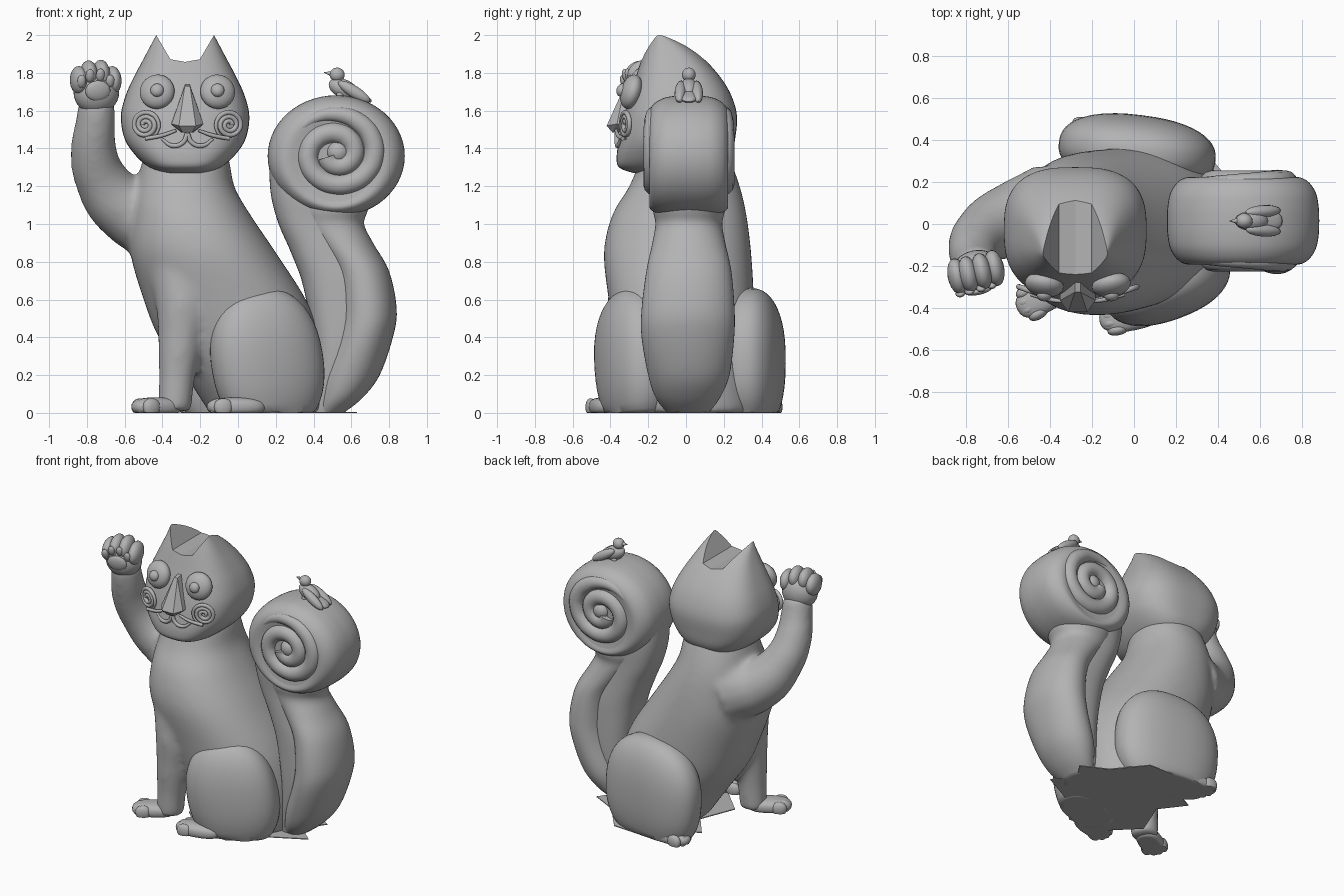
import bpy, bmesh, math
from math import sin, cos, pi, radians
from mathutils import Vector, Matrix, Euler

if "Cube" in bpy.data.objects:
    bpy.data.objects.remove(bpy.data.objects["Cube"])

stone = bpy.data.materials.new("stone_grey")
stone.use_nodes = True
GREY = (0.45, 0.45, 0.45, 1)
stone.diffuse_color = GREY
stone.node_tree.nodes["Principled BSDF"].inputs["Base Color"].default_value = GREY


def select(ob):
    bpy.ops.object.select_all(action='DESELECT')
    ob.select_set(True)
    bpy.context.view_layer.objects.active = ob


def add(name, bm, smooth=50):
    bmesh.ops.recalc_face_normals(bm, faces=bm.faces)
    me = bpy.data.meshes.new(name)
    bm.to_mesh(me)
    bm.free()
    me.materials.append(stone)
    ob = bpy.data.objects.new(name, me)
    bpy.context.collection.objects.link(ob)
    if smooth:
        select(ob)
        bpy.ops.object.shade_smooth_by_angle(angle=radians(smooth))
    return ob


def power(v, p):
    return math.copysign(abs(v) ** p, v)


def catmull(a, b, c, d, t):
    return [0.5 * (2 * q + (r - p) * t + (2 * p - 5 * q + 4 * r - s) * t * t
                   + (3 * q - p - 3 * r + s) * t ** 3) for p, q, r, s in zip(a, b, c, d)]


def loft(name, rows, p=1.0, steps=5, segs=56, matrix=None):
    """Skin rounded rings; each row is height, x min, x max, y min, y max."""
    rings = []
    for i in range(len(rows) - 1):
        quad = [rows[max(0, min(len(rows) - 1, i + k))] for k in (-1, 0, 1, 2)]
        rings += [catmull(*quad, s / steps) for s in range(steps)]
    rings.append(rows[-1])
    bm = bmesh.new()
    loops = []
    for z, x0, x1, y0, y1 in rings:
        loops.append([bm.verts.new(((x0 + x1) / 2 + (x1 - x0) / 2 * power(cos(a), p),
                                    (y0 + y1) / 2 + (y1 - y0) / 2 * power(sin(a), p), z))
                      for a in (2 * pi * k / segs for k in range(segs))])
    for lo, hi in zip(loops, loops[1:]):
        for k in range(segs):
            n = (k + 1) % segs
            bm.faces.new((lo[k], lo[n], hi[n], hi[k]))
    bm.faces.new(loops[0])
    bm.faces.new(loops[-1])
    if matrix:
        bm.transform(matrix)
    return add(name, bm)


def blob(name, loc, size, rot=(0, 0, 0), p=1.0, segs=32):
    """Rounded ellipsoid, flattened where it meets the ground."""
    bm = bmesh.new()
    bmesh.ops.create_uvsphere(bm, u_segments=segs, v_segments=segs // 2, radius=1)
    turn = Euler([radians(a) for a in rot]).to_matrix()
    for v in bm.verts:
        q = Vector([power(c, p) * s for c, s in zip(v.co, size)])
        v.co = turn @ q + Vector(loc)
        v.co.z = max(v.co.z, 0)
    return add(name, bm)


def tube(name, points, radii, res=6):
    cu = bpy.data.curves.new(name, 'CURVE')
    cu.dimensions, cu.bevel_depth, cu.bevel_resolution = '3D', 1, res
    cu.resolution_u, cu.use_fill_caps = 6, True
    sp = cu.splines.new('BEZIER')
    sp.bezier_points.add(len(points) - 1)
    for bp, co, r in zip(sp.bezier_points, points, radii):
        bp.co, bp.radius = co, r
        bp.handle_left_type = bp.handle_right_type = 'AUTO'
    cu.materials.append(stone)
    ob = bpy.data.objects.new(name, cu)
    bpy.context.collection.objects.link(ob)
    select(ob)
    bpy.ops.object.convert(target='MESH')
    ob = bpy.context.object
    bpy.ops.object.shade_smooth_by_angle(angle=radians(50))
    return ob


def spiral(name, centre, r0, r1, turns, start, thick, sx=1, sz=1, slope=0):
    n = int(turns * 12)
    pts, rad = [], []
    for i in range(n + 1):
        t = i / n
        a, r = radians(start) + turns * 2 * pi * t, r0 + (r1 - r0) * t
        pts.append((centre[0] + sx * r * cos(a), centre[1] + slope * r * cos(a),
                    centre[2] + sz * r * sin(a)))
        rad.append(thick * min(1, 0.4 + 4 * (1 - t)))
    return tube(name, pts, rad, 4)


# Torso, raised arm and standing leg, blended into one skin
body = loft("body", [
    (0, -.15, .45, -.28, .36), (.2, -.28, .46, -.34, .36), (.4, -.42, .435, -.38, .36),
    (.6, -.5, .36, -.41, .36), (.85, -.57, .2, -.435, .345), (1.05, -.56, .065, -.39, .32),
    (1.2, -.54, -.02, -.3, .285), (1.35, -.5, -.05, -.24, .23), (1.45, -.45, -.12, -.2, .18)],
    p=.9)
arm = tube("raised_arm", [(-.42, .04, 1.03), (-.6, .01, 1.09), (-.73, -.06, 1.25),
                          (-.765, -.13, 1.4), (-.755, -.18, 1.53), (-.745, -.21, 1.66)],
           (.25, .18, .14, .122, .108, .096))
leg = tube("standing_leg", [(-.31, -.2, .82), (-.29, -.265, .6), (-.305, -.285, .4),
                            (-.325, -.29, .17), (-.335, -.29, .01)], (.19, .152, .12, .096, .09))
select(body)
arm.select_set(True)
leg.select_set(True)
bpy.ops.object.join()
mod = body.modifiers.new("blend", 'REMESH')
mod.mode, mod.voxel_size, mod.use_smooth_shade = 'VOXEL', .018, True
mod = body.modifiers.new("soften", 'SMOOTH')
mod.factor, mod.iterations = .5, 18
for m in ("blend", "soften"):
    bpy.ops.object.modifier_apply(modifier=m)

# Haunches and feet
blob("front_haunch", (.155, -.28, .27), (.305, .18, .39), (0, -10, 20), .88, 48)
blob("back_haunch", (.015, .345, .27), (.375, .175, .39), (0, -4, -7), .85, 48)


def foot(name, heel, toe, width):
    heel, toe = Vector((*heel, .035)), Vector((*toe, .03))
    d = (toe - heel).normalized()
    side, yaw = Vector((-d.y, d.x, 0)), math.degrees(math.atan2(d.y, d.x))
    blob(name, (heel + toe) / 2, ((toe - heel).length / 2 + .045, width, .05), (0, 0, yaw), .8)
    for i in range(4):
        k = i - 1.5
        at = toe + side * k * width * .5 - d * (abs(k) * .018 + .005)
        blob(name + "_toe", at, (.05, width * .36, .046), (0, 0, yaw), .9, 20)


foot("standing_foot", (-.34, -.29), (-.515, -.39), .08)
foot("front_haunch_foot", (.1, -.41), (-.12, -.455), .075)
foot("back_haunch_foot", (0, .41), (-.28, .43), .075)

# Raised paw with fingers and pads
blob("paw", (-.75, -.225, 1.7), (.122, .1, .12), (0, 0, 12))
for x, y, z in ((-.842, -.25, 1.76), (-.79, -.24, 1.79), (-.725, -.225, 1.793), (-.665, -.21, 1.76)):
    blob("paw_finger", (x, y, z), (.046, .088, .075), (15, 0, 12), 1, 24)
    blob("finger_pad", (x * .85 - .112, y - .08, z - .005), (.024, .018, .036), (15, 0, 12), 1, 16)
blob("paw_pad", (-.742, -.315, 1.705), (.068, .022, .055), (8, 0, 12), 1, 24)

# Head with a notch cut between the ears
head = loft("head", [
    (1.27, -.40, -.16, -.28, .1), (1.3, -.47, -.09, -.355, .19), (1.36, -.54, -.02, -.367, .24),
    (1.45, -.6, .04, -.353, .26), (1.57, -.62, .06, -.328, .27), (1.68, -.595, .035, -.297, .24),
    (1.78, -.55, -.01, -.265, .18), (1.88, -.497, -.063, -.233, .09),
    (1.95, -.46, -.1, -.205, 0), (2.0, -.433, -.127, -.18, -.1)], p=.72, segs=72)
bm = bmesh.new()
for y in (-.6, .6):
    for x, z in ((-.2, 2.08), (-.078, 1.872), (0, 1.858), (.078, 1.872), (.2, 2.08)):
        bm.verts.new((x - .28, y, z))
bmesh.ops.convex_hull(bm, input=bm.verts)
notch = add("ear_notch_cutter", bm, 0)
notch.hide_render = True
cut = head.modifiers.new("notch", 'BOOLEAN')
cut.operation, cut.object, cut.solver = 'DIFFERENCE', notch, 'EXACT'
select(head)
bpy.ops.object.modifier_apply(modifier="notch")
bpy.ops.object.shade_smooth_by_angle(angle=radians(35))
bpy.data.objects.remove(notch)

# Face
MID = -.268
bm = bmesh.new()
for x, y, z in ((.012, -.27, 1.74), (.014, -.325, 1.73), (.045, -.42, 1.52), (.085, -.365, 1.53),
                (.085, -.27, 1.53), (.025, -.39, 1.485), (.04, -.28, 1.485)):
    for s in (-1, 1):
        bm.verts.new((MID + s * x, y, z))
bmesh.ops.convex_hull(bm, input=bm.verts)
add("nose", bm, 0)
for s, side in ((-1, "right"), (1, "left")):
    at = MID + s * .16
    blob(side + "_eye", (at, -.29, 1.7), (.093, .055, .093), (-16, 0, s * 10))
    blob(side + "_pupil", (at, -.34, 1.708), (.036, .028, .036), (-16, 0, 0), 1, 20)
    cheek = MID + s * .222
    spiral(side + "_cheek_curl", (cheek, -.32, 1.525), .014, .076, 2.75, 0, .013, s, 1, .35)
    tube(side + "_whisker", [(cheek, -.335, 1.452), (MID + s * .13, -.36, 1.47),
                             (MID + s * .06, -.37, 1.495)], (.011, .011, .008), 3)
    tube(side + "_mouth", [(MID, -.365, 1.48), (MID + s * .025, -.365, 1.43),
                           (MID + s * .08, -.36, 1.415), (MID + s * .135, -.345, 1.45)],
         (.013, .013, .012, .007), 3)

# Tail: thick outer sweep, thinner inner flange, rolled tip
loft("tail", [
    (0, .4, .56, -.1, .12), (.08, .42, .66, -.16, .18), (.2, .44, .75, -.2, .23),
    (.4, .51, .82, -.235, .255), (.55, .53, .84, -.235, .257), (.75, .5, .8, -.21, .24),
    (.9, .4, .715, -.178, .208), (1.0, .31, .668, -.162, .192), (1.08, .27, .69, -.175, .205),
    (1.2, .23, .72, -.17, .19)], p=.95)
loft("tail_flange", [
    (0, .36, .55, -.1, .12), (.3, .4, .7, -.16, .18), (.65, .35, .75, -.165, .19),
    (.85, .28, .66, -.155, .18), (1.0, .215, .58, -.15, .175), (1.15, .175, .6, -.16, .18),
    (1.3, .165, .6, -.16, .18)], p=.8)
rolled = [(y, -r, r, -.14 - r * .5, r * .885) for y, r in
          ((-.2, .2), (-.208, .265), (-.185, .312), (-.135, .346), (-.07, .36), (0, .363),
           (.07, .36), (.135, .346), (.185, .312), (.208, .265), (.2, .2))]
loft("tail_roll", rolled,
     matrix=Matrix.Translation((.52, .015, 1.36)) @ Matrix.Rotation(pi / 2, 4, 'X'))
for y in (-.17, .2):
    spiral("tail_spiral", (.52, y, 1.37), .045, .245, 1.85, 200, .056, 1, .92)
    blob("tail_spiral_eye", (.53, y, 1.38), (.06, .052, .06), (0, 0, 0), 1, 20)

# Bird perched on the tail
blob("bird_body", (.56, .015, 1.715), (.085, .048, .05), (0, 25, 0), 1, 24)
blob("bird_head", (.525, .015, 1.79), (.04, .036, .038), (0, 0, 0), 1, 24)
tube("bird_beak", [(.5, .015, 1.795), (.455, .015, 1.802)], (.016, .002), 3)
blob("bird_tail", (.64, .015, 1.68), (.075, .045, .018), (0, 25, 0), .8, 16)
for s in (-1, 1):
    blob("bird_wing", (.615, .015 + s * .045, 1.7), (.1, .03, .032), (0, 32, s * 4), 1, 16)
    blob("bird_foot", (.54, .015 + s * .03, 1.68), (.02, .016, .02), (0, 0, 0), 1, 12)

# Ragged ground skirt
bm = bmesh.new()
edge = [bm.verts.new((x, y, 0)) for x, y in (
    (-.25, -.2), (-.05, -.4), (.2, -.42), (.4, -.22), (.63, -.1), (.5, .02), (.6, .16),
    (.42, .25), (.25, .46), (-.1, .48), (-.12, .3), (-.28, .22), (-.15, .05))]
bottom = bm.faces.new(edge)
top = bmesh.ops.extrude_face_region(bm, geom=[bottom])
bmesh.ops.translate(bm, vec=(0, 0, .006), verts=[v for v in top["geom"] if isinstance(v, bmesh.types.BMVert)])
add("ground_skirt", bm, 0)
